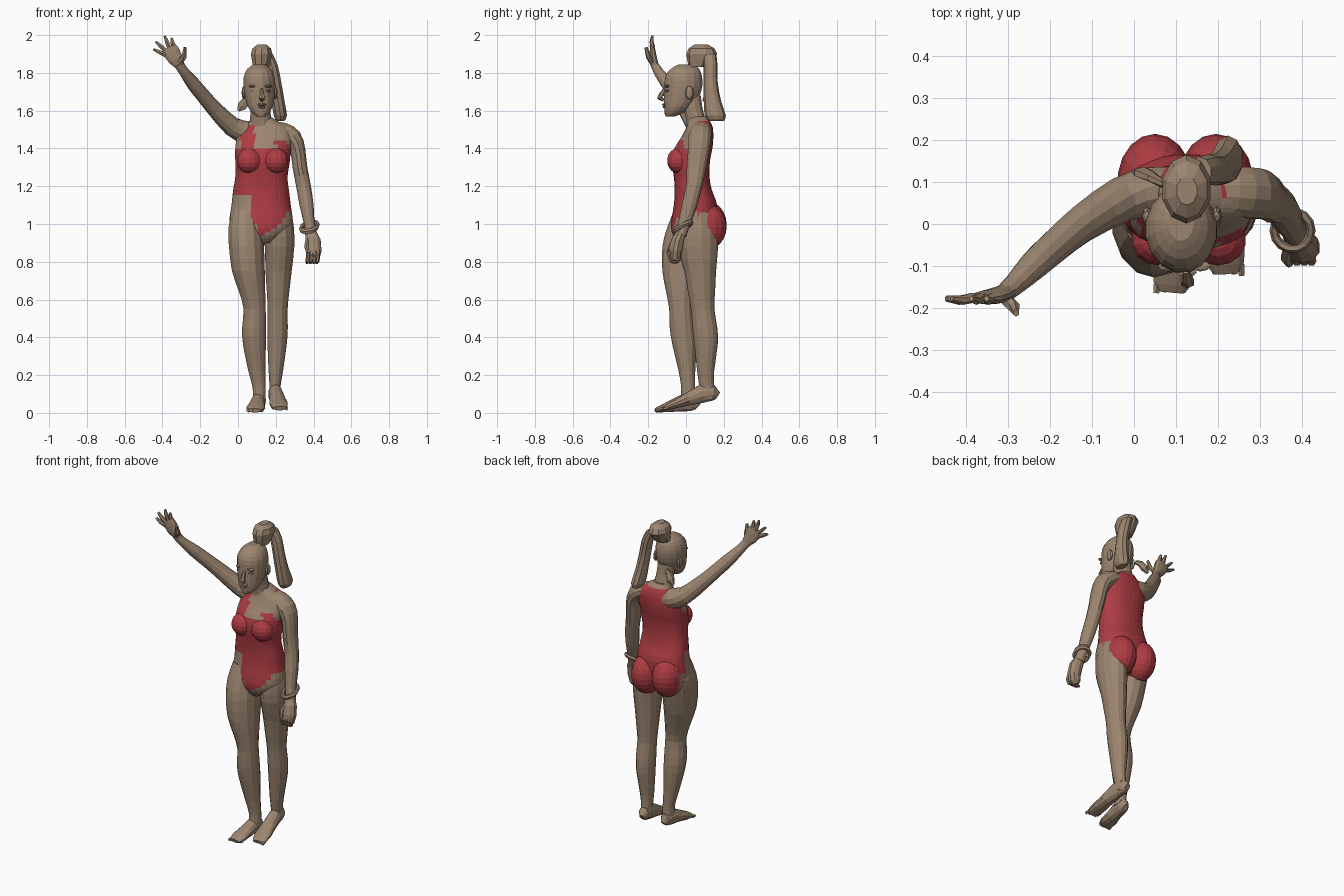
import bpy, bmesh, math
from mathutils import Vector

def material(name, rgb):
    m = bpy.data.materials.new(name)
    m.diffuse_color = (*rgb, 1)
    return m

SKIN = material("skin", (.33, .235, .16))
RED = material("swimsuit_red", (.42, .045, .055))

def finish(name, bm, is_red=None):
    bmesh.ops.recalc_face_normals(bm, faces=bm.faces)
    bm.normal_update()
    if is_red:
        for f in bm.faces:
            f.material_index = int(is_red(f.calc_center_median(), f.normal))
    me = bpy.data.meshes.new(name)
    bm.to_mesh(me)
    bm.free()
    me.materials.append(SKIN)
    me.materials.append(RED)
    ob = bpy.data.objects.new(name, me)
    bpy.context.collection.objects.link(ob)
    return ob

def smooth_rows(rows, sub):
    """Catmull-Rom interpolation of (x, y, z, r1, r2) rows."""
    out = []
    for i in range(len(rows) - 1):
        p = [rows[max(i - 1, 0)], rows[i], rows[i + 1], rows[min(i + 2, len(rows) - 1)]]
        for k in range(sub):
            t = k / sub
            out.append([.5 * (2 * b + (c - a) * t + (2 * a - 5 * b + 4 * c - d) * t * t
                              + (3 * b - a - 3 * c + d) * t ** 3) for a, b, c, d in zip(*p)])
    return out + [list(rows[-1])]

def tube(name, rows, n=12, sub=2, flat=False, ref=(0, 1, 0), power=1.0, is_red=None):
    """Skin a path of elliptical sections; flat keeps every section level."""
    rows = smooth_rows(rows, sub)
    bm = bmesh.new()
    rings = []
    for i, (x, y, z, r1, r2) in enumerate(rows):
        t = Vector(rows[min(i + 1, len(rows) - 1)][:3]) - Vector(rows[max(i - 1, 0)][:3])
        t = Vector((0, 0, 1)) if flat else t.normalized()
        u = Vector(ref).cross(t).normalized()
        v = t.cross(u)
        ring = []
        for k in range(n):
            a = math.tau * (k + .5) / n
            c, s = math.cos(a), math.sin(a)
            c = math.copysign(abs(c) ** power, c)
            s = math.copysign(abs(s) ** power, s)
            ring.append(bm.verts.new(Vector((x, y, z)) + u * c * max(r1, .002) + v * s * max(r2, .002)))
        rings.append(ring)
    for a, b in zip(rings, rings[1:]):
        for k in range(n):
            bm.faces.new((a[k], a[(k + 1) % n], b[(k + 1) % n], b[k]))
    bm.faces.new(rings[0])
    bm.faces.new(rings[-1])
    return finish(name, bm, is_red)

def ball(name, centre, radii, is_red=None, u=14, v=9):
    bm = bmesh.new()
    bmesh.ops.create_uvsphere(bm, u_segments=u, v_segments=v, radius=1)
    for w in bm.verts:
        w.co = Vector(centre) + Vector([a * b for a, b in zip(w.co, radii)])
    return finish(name, bm, is_red)

def suit(c, n):
    """Swimsuit outline: neckline with straps, high leg openings, full seat."""
    if c.y > .06 and n.y > -.2:
        return c.z < 1.54 and (c.y > .1 or c.z > 1.03)
    if c.z > 1.41:
        return (.015 < c.x < .09 and c.z < 1.52) or (.2 < c.x < .26 and c.z < 1.45)
    if c.x < .06:
        return c.z > 1.16
    if c.x < .135:
        return c.z > 1.02 - (c.x - .06) * 1.2
    return c.z > .93 + (c.x - .135) * .95

# Torso, given as z, x range, y range
body = [(.90, .08, .18, -.04, .10), (.94, .0, .25, -.07, .14), (1.0, -.045, .29, -.08, .16),
        (1.1, -.035, .28, -.065, .165), (1.18, -.026, .27, -.06, .137), (1.25, -.015, .263, -.065, .125),
        (1.33, -.015, .275, -.075, .127), (1.4, -.015, .28, -.062, .14), (1.46, -.005, .29, -.025, .145),
        (1.51, .03, .275, .0, .142), (1.545, .06, .21, .01, .128), (1.57, .075, .17, .012, .11)]
tube("torso", [((a + b) / 2, (c + d) / 2, z, (b - a) / 2, (d - c) / 2) for z, a, b, c, d in body],
     n=32, sub=3, flat=True, power=.88, is_red=suit)

# Chest and seat
for side, x in (("right", .06), ("left", .2)):
    ball(side + "_breast", (x, -.038, 1.335), (.068, .062, .068), lambda c, n: c.z < 1.42)
for side, x, z in (("right", .05, 1.0), ("left", .195, .985)):
    ball(side + "_buttock", (x, .1, z), (.09, .115, .125),
         lambda c, n: c.y > .1 or (c.z > 1.03 and c.y > .05), 18, 12)

# Legs: the right one stands ahead of the left one
tube("right_leg", [(.045, .03, 1.08, .075, .09), (.04, .015, .98, .093, .115), (.045, -.005, .88, .095, .12),
                   (.055, -.02, .75, .089, .105), (.075, -.025, .64, .071, .08), (.088, -.025, .55, .06, .064),
                   (.085, -.018, .45, .065, .068), (.087, -.008, .36, .062, .064), (.1, .005, .22, .046, .044),
                   (.112, .012, .13, .035, .037), (.112, .012, .06, .036, .042)], n=14, flat=True)
tube("left_leg", [(.215, .06, 1.06, .07, .085), (.215, .06, .98, .083, .11), (.22, .062, .88, .08, .108),
                  (.215, .075, .75, .071, .084), (.212, .082, .64, .061, .072), (.21, .088, .55, .054, .062),
                  (.21, .1, .45, .055, .066), (.207, .106, .36, .052, .062), (.2, .104, .22, .039, .045),
                  (.196, .11, .14, .03, .04), (.194, .115, .08, .033, .042)], n=14, flat=True)

# Feet with toes
def foot(side, heel, toe):
    h, t = Vector(heel), Vector(toe)
    sizes = [(0, .016, .022), (.08, .033, .042), (.3, .037, .05), (.55, .043, .036),
             (.78, .05, .024), (.92, .045, .017), (1, .035, .012)]
    rows = []
    for f, w, r in sizes:
        p = h.lerp(t, f)
        rows.append((p.x, p.y, p.z + r, w, r))
    tube(side + "_foot", rows, n=12, sub=1, ref=(0, 0, 1))
    across = (t - h).cross(Vector((0, 0, 1))).normalized()
    for i in range(5):
        k = i if side == "left" else 4 - i
        a = t + across * (-.034 + .017 * i) - (t - h) * (.05 + .02 * k) + Vector((0, 0, .012))
        b = a + (t - h) * .09
        tube(f"{side}_toe_{i}", [(*a, .01, .011), (*b, .008, .009)], n=6, sub=1, ref=(0, 0, 1))

foot("right", (.115, .06, .008), (.088, -.16, .001))
foot("left", (.19, .168, .068), (.222, -.115, .012))

# Neck and head
tube("neck", [(.125, .06, 1.5, .07, .055), (.12, .05, 1.56, .058, .052), (.118, .035, 1.62, .053, .053),
              (.115, .025, 1.68, .053, .055)], n=12, flat=True)
tube("head", [(.122, -.085, 1.568, .02, .022), (.121, -.066, 1.585, .043, .047), (.118, -.043, 1.62, .066, .074),
              (.115, -.024, 1.67, .079, .094), (.113, -.014, 1.73, .086, .102), (.112, -.012, 1.78, .083, .099),
              (.112, -.006, 1.82, .064, .078), (.112, .0, 1.845, .03, .04)], n=16, flat=True)

# Face
tube("nose", [(.124, -.112, 1.715, .008, .008), (.127, -.13, 1.685, .012, .014),
              (.128, -.14, 1.668, .018, .014), (.126, -.118, 1.655, .01, .008)], n=6, sub=1)
ball("upper_lip", (.126, -.115, 1.632), (.025, .012, .007), None, 8, 5)
ball("lower_lip", (.126, -.112, 1.619), (.02, .012, .007), None, 8, 5)
ball("chin", (.124, -.094, 1.588), (.026, .02, .02), None, 8, 6)
for side, s in (("right", -1), ("left", 1)):
    ball(side + "_brow", (.12 + s * .038, -.1, 1.73), (.026, .014, .008), None, 8, 5)
    ball(side + "_eye", (.12 + s * .036, -.097, 1.706), (.016, .012, .008), None, 8, 5)
    ball(side + "_ear", (.114 + s * .083, .018, 1.695), (.012, .024, .035), None, 8, 6)

# Hair: top knot, ponytail and a loose lock
tube("top_knot", [(.122, .06, 1.83, .045, .045), (.124, .075, 1.865, .053, .068), (.125, .083, 1.9, .06, .082),
                  (.126, .082, 1.93, .051, .068), (.126, .08, 1.95, .025, .035)], n=10, sub=1, flat=True)
tube("ponytail", [(.155, .125, 1.9, .03, .035), (.178, .13, 1.84, .034, .037), (.196, .13, 1.75, .035, .038),
                  (.212, .14, 1.65, .036, .046), (.224, .155, 1.575, .037, .056), (.224, .16, 1.545, .022, .04)],
     n=10, flat=True)
tube("loose_lock", [(.07, .095, 1.66, .012, .01), (.045, .11, 1.655, .024, .012), (.022, .122, 1.625, .03, .014),
                    (.002, .125, 1.6, .008, .008)], n=6, sub=1)

# Lowered left arm, bracelet and loose fist
tube("left_arm", [(.17, .08, 1.51, .035, .05), (.235, .078, 1.49, .05, .06), (.288, .073, 1.455, .052, .062),
                  (.316, .067, 1.39, .042, .058), (.328, .055, 1.3, .04, .053), (.347, .043, 1.2, .04, .044),
                  (.363, .018, 1.1, .038, .042), (.378, -.01, 1.0, .029, .033), (.388, -.028, .94, .033, .03)], n=12)
bm = bmesh.new()
n, m = 14, 6
grid = []
for i in range(n):
    a = math.tau * i / n
    grid.append([bm.verts.new(((.378 + math.cos(a) * (.044 + .011 * math.cos(b)),
                                -.015 + math.sin(a) * (.044 + .011 * math.cos(b)),
                                .985 + .2 * .05 * math.cos(a) + .45 * .05 * math.sin(a) + .015 * math.sin(b))))
                 for b in [math.tau * j / m for j in range(m)]])
for i in range(n):
    for j in range(m):
        a, b = grid[i], grid[(i + 1) % n]
        bm.faces.new((a[j], b[j], b[(j + 1) % m], a[(j + 1) % m]))
finish("bracelet", bm)
tube("left_palm", [(.386, -.028, .95, .032, .028), (.398, -.045, .91, .042, .034), (.402, -.057, .86, .042, .037),
                   (.396, -.06, .815, .036, .034), (.39, -.058, .795, .018, .02)], n=10, sub=1)
for i in range(4):
    x = .372 + i * .017
    tube(f"left_finger_{i}", [(x, -.075, .87, .009, .01), (x, -.09, .835, .01, .012), (x - .003, -.08, .803, .009, .012),
                              (x - .006, -.055, .795, .008, .009)], n=6, sub=1, ref=(1, 0, 0))
tube("left_thumb", [(.368, -.055, .92, .012, .014), (.362, -.08, .88, .013, .013), (.37, -.095, .845, .009, .01)],
     n=6, sub=1)

# Raised right arm
tube("right_arm", [(.1, .085, 1.475, .05, .05), (.045, .078, 1.485, .062, .06), (-.03, .058, 1.515, .053, .054),
                   (-.125, .0, 1.61, .043, .045), (-.185, -.05, 1.68, .039, .04), (-.235, -.095, 1.74, .037, .036),
                   (-.285, -.145, 1.805, .027, .026), (-.315, -.17, 1.85, .028, .02)], n=12)

# Open right hand
tube("right_palm", [(-.305, -.163, 1.835, .026, .02), (-.332, -.172, 1.875, .042, .019),
                    (-.352, -.176, 1.91, .047, .016), (-.367, -.178, 1.935, .042, .012)], n=10, sub=1)
fingers = [((-.385, 1.895), (-.448, 1.925)), ((-.383, 1.918), (-.435, 1.965)),
           ((-.365, 1.935), (-.388, 1.996)), ((-.342, 1.938), (-.352, 1.985))]
for i, ((ax, az), (bx, bz)) in enumerate(fingers):
    tube(f"right_finger_{i}", [(ax, -.176, az, .013, .012), ((ax + bx) / 2, -.182, (az + bz) / 2, .012, .011),
                               (bx, -.178, bz, .007, .007)], n=6, sub=1)
tube("right_thumb", [(-.31, -.175, 1.85, .017, .016), (-.286, -.198, 1.885, .015, .014),
                     (-.281, -.212, 1.935, .008, .009)], n=6, sub=1)
